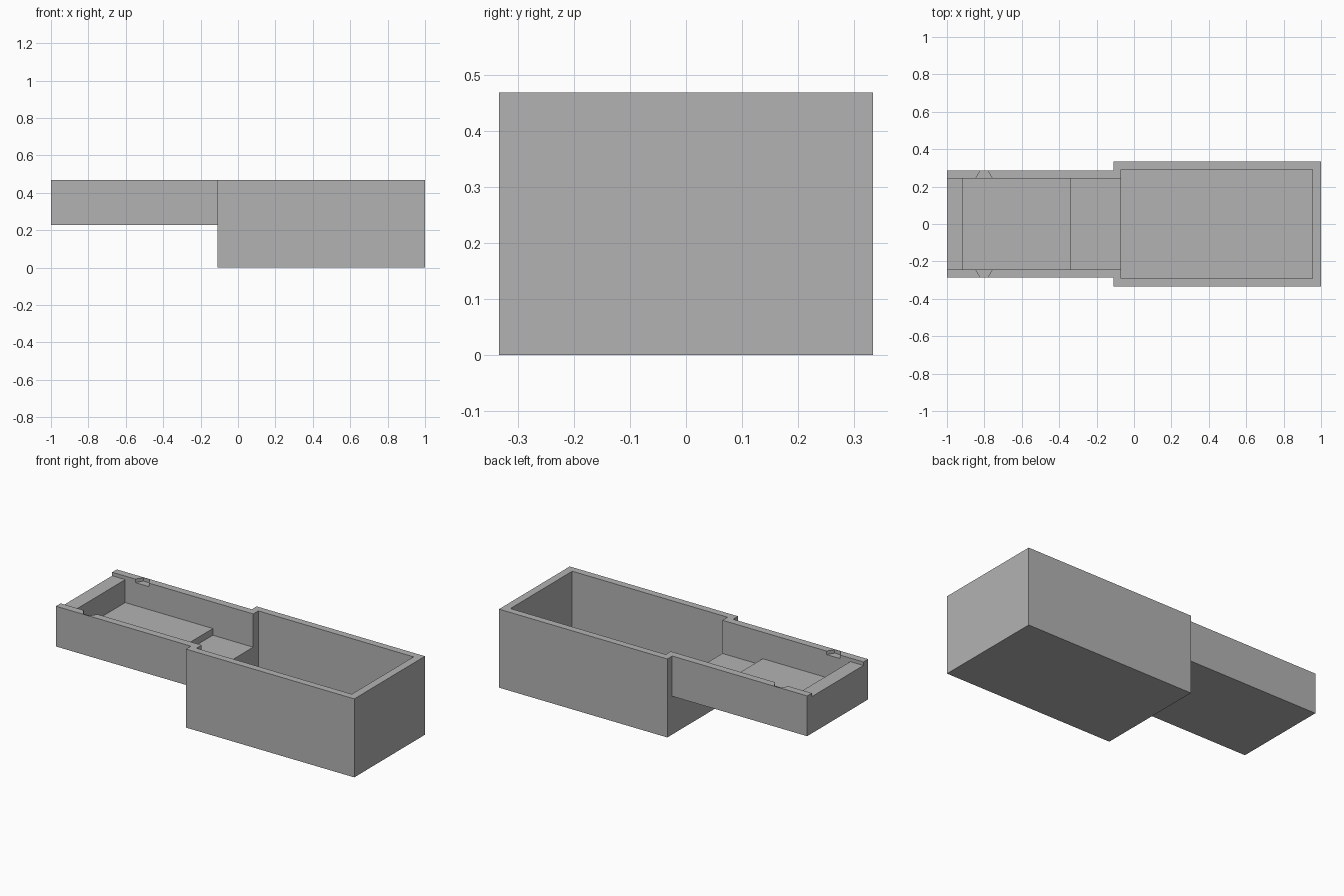
import bpy
import bmesh
from mathutils import Vector

cube = bpy.data.objects.get("Cube")
if cube:
    bpy.data.objects.remove(cube, do_unlink=True)

TOP = 0.468
ABOVE = 0.6
grey = bpy.data.materials.new("plain_grey")
grey.use_nodes = True
grey.diffuse_color = (0.45, 0.45, 0.45, 1)
grey.node_tree.nodes["Principled BSDF"].inputs["Base Color"].default_value = grey.diffuse_color


def prism(name, outline, start, end, along):
    """Extrude an outline: x-y points along z, or x-z points along y."""
    bm = bmesh.new()
    place = (lambda a, b: (a, b, start)) if along == "z" else (lambda a, b: (a, start, b))
    face = bm.faces.new([bm.verts.new(place(a, b)) for a, b in outline])
    extruded = bmesh.ops.extrude_face_region(bm, geom=[face])["geom"]
    travel = end - start
    offset = Vector((0, 0, travel) if along == "z" else (0, travel, 0))
    bmesh.ops.translate(bm, vec=offset,
                        verts=[v for v in extruded if isinstance(v, bmesh.types.BMVert)])
    bmesh.ops.recalc_face_normals(bm, faces=bm.faces)
    mesh = bpy.data.meshes.new(name)
    bm.to_mesh(mesh)
    bm.free()
    mesh.materials.append(grey)
    obj = bpy.data.objects.new(name, mesh)
    bpy.context.collection.objects.link(obj)
    return obj


def rectangle(x0, x1, half):
    return [(x0, -half), (x1, -half), (x1, half), (x0, half)]


def combine(target, tool, operation):
    """Apply a boolean, then discard the tool."""
    tool.hide_render = True
    mod = target.modifiers.new(tool.name, "BOOLEAN")
    mod.operation = operation
    mod.solver = "EXACT"
    mod.object = tool
    bpy.context.view_layer.objects.active = target
    bpy.ops.object.modifier_apply(modifier=mod.name)
    bpy.data.objects.remove(tool, do_unlink=True)


# Deep box and shallow neck joined into one shell
case = prism("stepped_case", rectangle(-0.11, 1, 0.333), 0, TOP, "z")
neck = prism("neck", rectangle(-1, 0.05, 0.287), 0.228, TOP, "z")
combine(case, neck, "UNION")

# Deep compartment
cavity = prism("deep_cavity", rectangle(-0.07, 0.954, 0.291), 0.044, ABOVE, "z")
combine(case, cavity, "DIFFERENCE")

# Neck channel: lowered end lip, raised floor, lower floor
channel = prism("neck_channel", [
    (-1.1, ABOVE), (-1.1, 0.447), (-0.914, 0.447), (-0.914, 0.31),
    (-0.336, 0.31), (-0.336, 0.27), (0.1, 0.27), (0.1, ABOVE)], -0.243, 0.243, "y")
combine(case, channel, "DIFFERENCE")

# Tapered catch recesses in both neck walls
for side in (-1, 1):
    recess = prism("catch_recess", [
        (-0.847, side * 0.2), (-0.847, side * 0.243), (-0.822, side * 0.284),
        (-0.782, side * 0.284), (-0.757, side * 0.243), (-0.757, side * 0.2)],
        0.447, ABOVE, "z")
    combine(case, recess, "DIFFERENCE")
